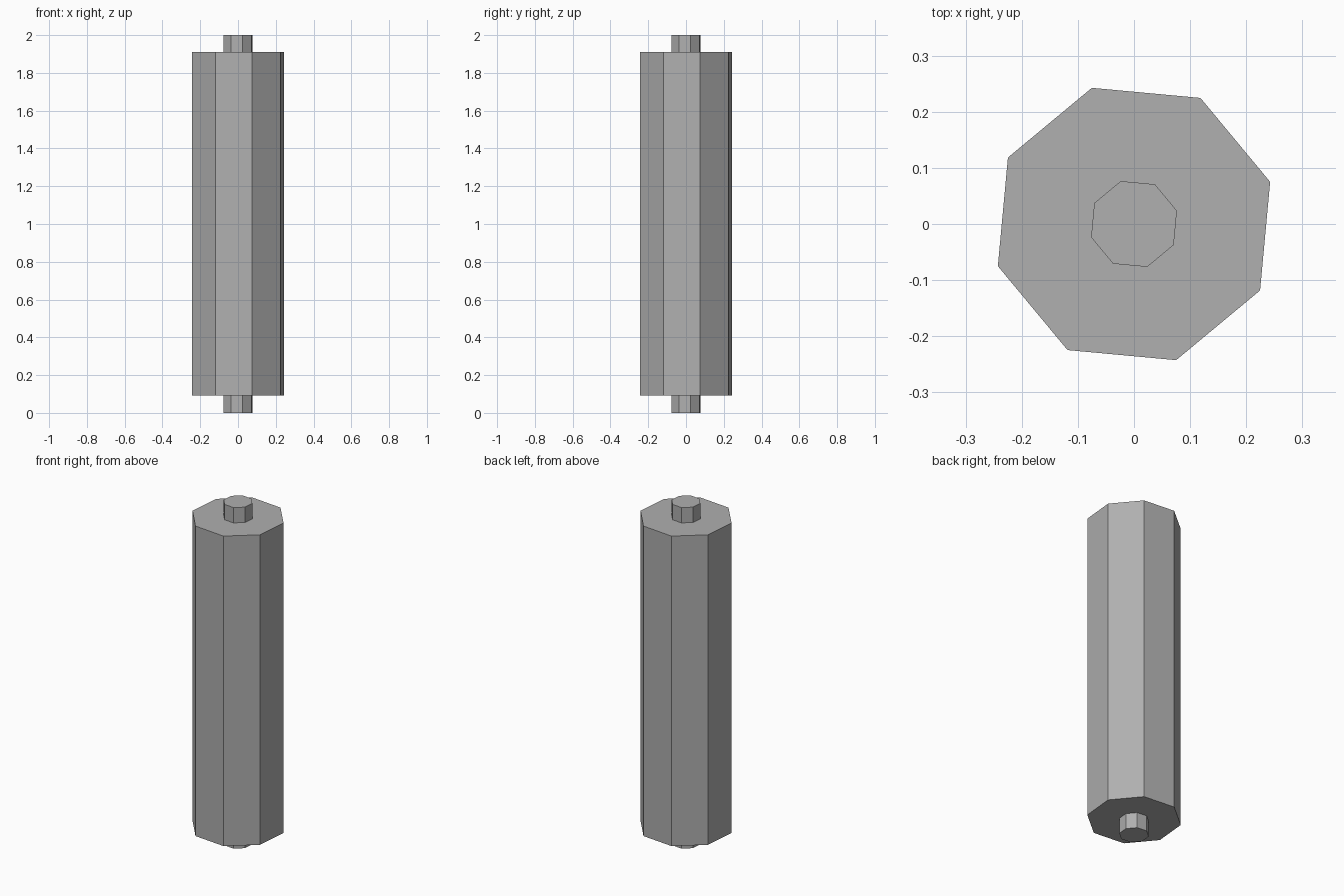
import bpy
import math

if "Cube" in bpy.data.objects:
    bpy.data.objects.remove(bpy.data.objects["Cube"])

SIDES = 8
TWIST = math.radians(17.2)

# Dark grey metal shared by both parts
metal = bpy.data.materials.new("dark_grey")
metal.diffuse_color = (0.432, 0.432, 0.432, 1.0)
metal.use_nodes = True
metal.node_tree.nodes["Principled BSDF"].inputs["Base Color"].default_value = metal.diffuse_color


def prism(name, radius, z0, z1):
    """Closed eight-sided upright prism with flat faces."""
    ring = [(radius * math.cos(TWIST + i * math.tau / SIDES),
             radius * math.sin(TWIST + i * math.tau / SIDES)) for i in range(SIDES)]
    verts = [(x, y, z) for z in (z0, z1) for x, y in ring]
    faces = [(i, (i + 1) % SIDES, (i + 1) % SIDES + SIDES, i + SIDES) for i in range(SIDES)]
    faces += [tuple(reversed(range(SIDES))), tuple(range(SIDES, 2 * SIDES))]
    mesh = bpy.data.meshes.new(name)
    mesh.from_pydata(verts, [], faces)
    mesh.materials.append(metal)
    mesh.update()
    obj = bpy.data.objects.new(name, mesh)
    bpy.context.collection.objects.link(obj)
    return obj


# Wide roller body
prism("roller_body", 0.254, 0.092, 1.91)

# Thin axle running through, sticking out at both ends
prism("axle", 0.08, 0.0, 2.0)
